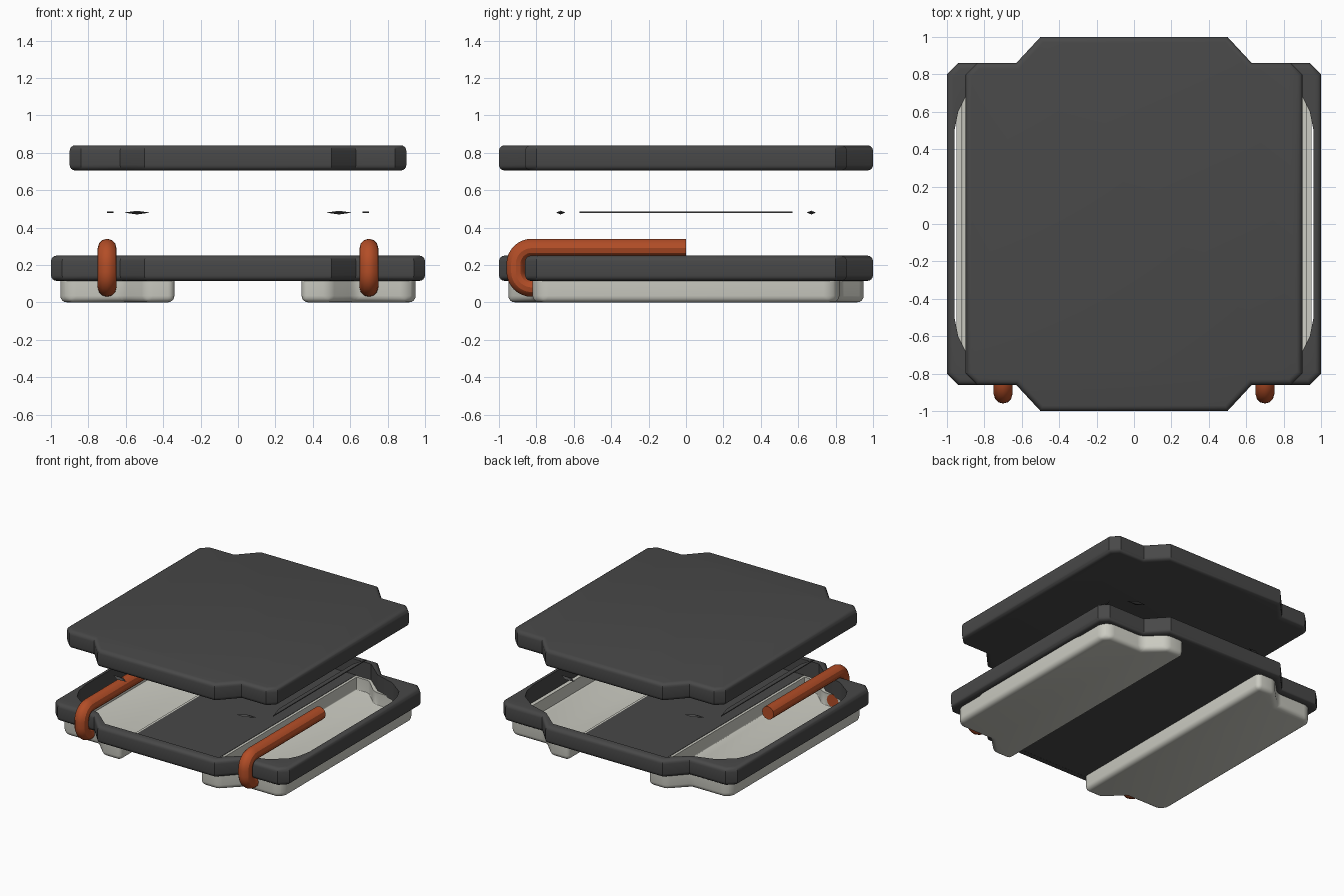
import bpy, bmesh, math
from mathutils import Vector

cube = bpy.data.objects.get("Cube")
if cube:
    bpy.data.objects.remove(cube, do_unlink=True)


def material(name, rgb, rough=0.6):
    m = bpy.data.materials.new(name)
    m.use_nodes = True
    m.diffuse_color = (*rgb, 1)
    b = m.node_tree.nodes["Principled BSDF"]
    b.inputs["Base Color"].default_value = (*rgb, 1)
    b.inputs["Roughness"].default_value = rough
    return m


DARK = material("dark_grey", (0.065, 0.065, 0.065))
LIGHT = material("pale_metal", (0.60, 0.60, 0.54))
COPPER = material("copper", (0.45, 0.075, 0.02))
parts = []


def add(name, data, mat):
    ob = bpy.data.objects.new(name, data)
    bpy.context.collection.objects.link(ob)
    data.materials.append(mat)
    parts.append(ob)
    return ob


def prism(name, outline, z0, z1, mat, bevel=0.0, pick=None, open_top=False):
    """Extrude an outline upward, bevel the picked edges, optionally remove the lid."""
    bm = bmesh.new()
    base = bm.faces.new([bm.verts.new((x, y, z0)) for x, y in outline])
    ext = bmesh.ops.extrude_face_region(bm, geom=[base])
    bmesh.ops.translate(bm, vec=(0, 0, z1 - z0),
                        verts=[g for g in ext["geom"] if isinstance(g, bmesh.types.BMVert)])
    bmesh.ops.recalc_face_normals(bm, faces=bm.faces)
    if bevel:
        edges = [e for e in bm.edges if pick(e)]
        bmesh.ops.bevel(bm, geom=edges, offset=bevel, segments=4,
                        profile=0.5, affect='EDGES', clamp_overlap=True)
    if open_top:
        lids = [f for f in bm.faces if f.normal.z > 0.9 and f.calc_center_median().z > z1 - 0.001]
        bmesh.ops.delete(bm, geom=lids, context='FACES')
    me = bpy.data.meshes.new(name)
    bm.to_mesh(me)
    bm.free()
    return add(name, me, mat)


def four_way(quarter):
    """Mirror a quarter outline, listed from the +x side to the +y side, into a loop."""
    right = [(x, -y) for x, y in reversed(quarter)] + quarter
    return right + [(-x, y) for x, y in reversed(right)]


def is_flat(e):
    return abs(e.verts[0].co.z - e.verts[1].co.z) < 1e-5


def body_outline(w):
    return four_way([(w, 0.80), (w - 0.06, 0.86), (0.63, 0.86), (0.50, 1.0)])


# Upper plate
prism("top_plate", body_outline(0.90), 0.705, 0.84, DARK, 0.03, is_flat)

# Lower frame with a wide opening
frame = prism("bottom_frame", body_outline(1.0), 0.115, 0.25, DARK, 0.03, is_flat)
opening = four_way([(0.96, 0.50), (0.94, 0.60), (0.90, 0.68), (0.78, 0.77),
                    (0.62, 0.82), (0.48, 0.94)])
cutter = prism("opening_cutter", opening, 0.0, 0.5, DARK)
parts.remove(cutter)
cutter.hide_render = True
cut = frame.modifiers.new("opening", 'BOOLEAN')
cut.operation = 'DIFFERENCE'
cut.solver = 'EXACT'
cut.object = cutter

# Floor between the two pads
prism("floor_strip", [(-0.35, -0.95), (0.35, -0.95), (0.35, 0.95), (-0.35, 0.95)],
      0.116, 0.13, DARK)

for side, s in (("left", 1), ("right", -1)):
    # Hollow pad tray
    half = [(0.95, 0.77), (0.90, 0.82), (0.62, 0.82), (0.49, 0.95), (0.34, 0.95)]
    loop = [(s * x, y) for x, y in half] + [(s * x, -y) for x, y in reversed(half)]
    pad = prism(side + "_pad", loop, 0.0, 0.127, LIGHT, 0.04,
                lambda e: not is_flat(e) or e.verts[0].co.z < 0.01 and e.verts[1].co.z < 0.01,
                open_top=True)
    wall = pad.modifiers.new("wall", 'SOLIDIFY')
    wall.thickness = 0.03
    wall.offset = -1

    # Bent wire lead
    path = [(0.0, 0.29)]
    for cz, a0 in ((0.205, 90), (0.165, 180)):
        for i in range(9):
            a = math.radians(a0 + i * 90 / 8)
            path.append((-0.825 + 0.085 * math.cos(a), cz + 0.085 * math.sin(a)))
    path.append((-0.79, 0.08))
    cu = bpy.data.curves.new(side + "_wire", 'CURVE')
    cu.dimensions = '3D'
    cu.bevel_depth = 0.05
    cu.bevel_resolution = 4
    cu.use_fill_caps = True
    sp = cu.splines.new('POLY')
    sp.points.add(len(path) - 1)
    for p, (y, z) in zip(sp.points, path):
        p.co = (s * 0.70, y, z, 1)
    add(side + "_wire", cu, COPPER)

    # Thin floating slivers between plate and frame
    prism(side + "_sliver", [(s * 0.70, -0.57), (s * 0.70, 0.57), (s * 0.665, 0.45),
                             (s * 0.665, -0.45)], 0.479, 0.486, DARK)
    for end, t in (("front", -1), ("back", 1)):
        bm = bmesh.new()
        c = Vector((s * 0.54, t * 0.67, 0.48))
        ring = [bm.verts.new(c + Vector(d)) for d in
                ((0.07, -0.02 * s * t, 0), (0.01, 0.025, 0),
                 (-0.07, 0.02 * s * t, 0), (-0.01, -0.025, 0))]
        for dz in (-0.01, 0.01):
            tip = bm.verts.new(c + Vector((0, 0, dz)))
            for i in range(4):
                bm.faces.new((ring[i], ring[(i + 1) % 4], tip))
        bmesh.ops.recalc_face_normals(bm, faces=bm.faces)
        me = bpy.data.meshes.new("chip")
        bm.to_mesh(me)
        bm.free()
        add(side + "_" + end + "_chip", me, DARK)

# Bake modifiers and curves, then smooth the rounded edges
bpy.ops.object.select_all(action='DESELECT')
for ob in parts:
    ob.select_set(True)
bpy.context.view_layer.objects.active = frame
bpy.ops.object.convert(target='MESH')
bpy.ops.object.shade_smooth_by_angle(angle=math.radians(30))
bpy.data.objects.remove(cutter, do_unlink=True)
